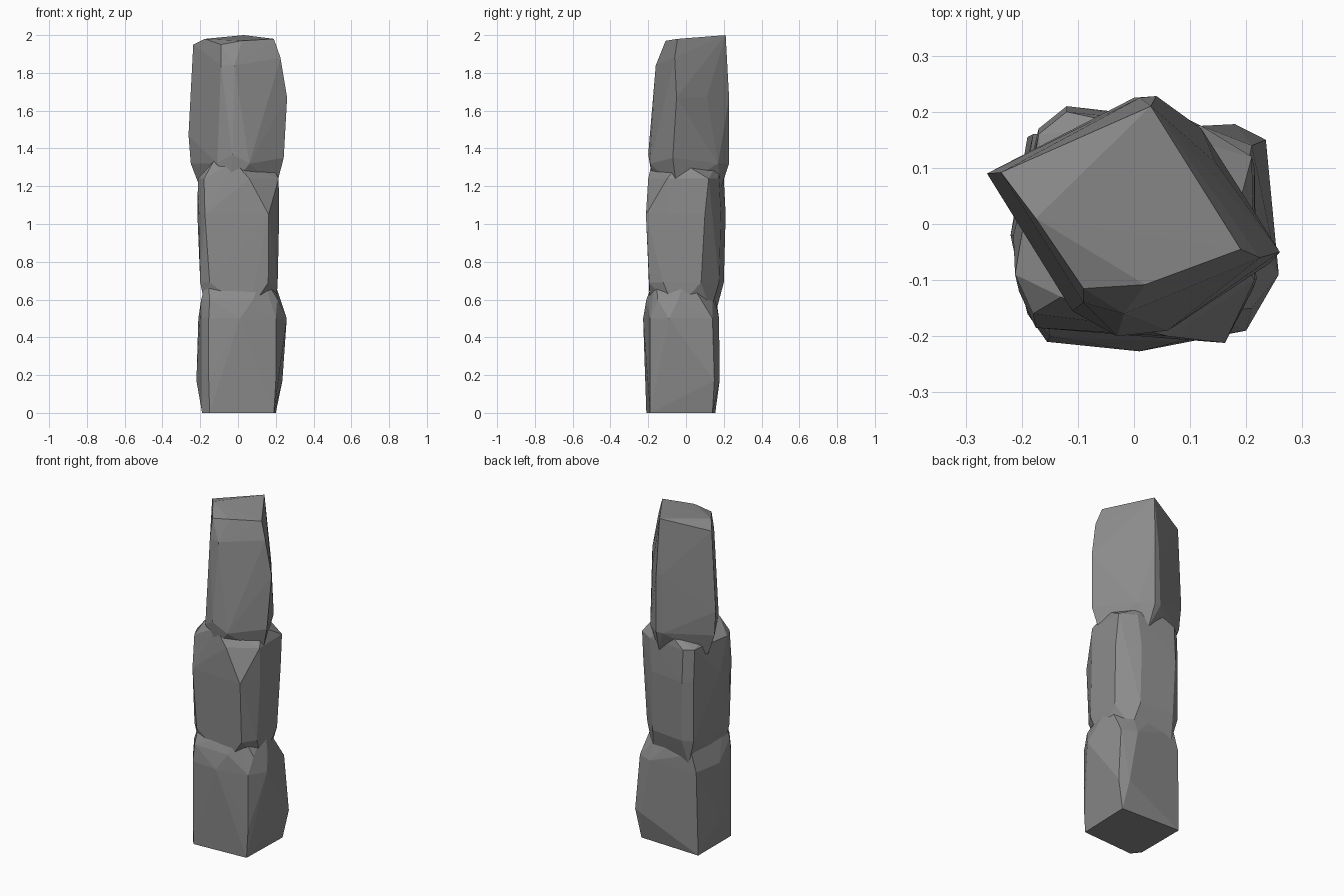
import bpy, bmesh


def rock(name, rings):
    """Faceted chunk: convex hull of irregular rings (z, [(x, y[, dz]), ...])."""
    bm = bmesh.new()
    for z, pts in rings:
        for p in pts:
            bm.verts.new((p[0], p[1], z + (p[2] if len(p) > 2 else 0)))
    res = bmesh.ops.convex_hull(bm, input=bm.verts)
    junk = {g for g in res["geom_interior"] + res["geom_unused"]
            if isinstance(g, bmesh.types.BMVert)}
    bmesh.ops.delete(bm, geom=list(junk), context='VERTS')
    bmesh.ops.recalc_face_normals(bm, faces=bm.faces)
    me = bpy.data.meshes.new(name)
    bm.to_mesh(me)
    bm.free()
    me.materials.append(stone)
    ob = bpy.data.objects.new(name, me)
    bpy.context.collection.objects.link(ob)
    return ob


# Dark grey stone
stone = bpy.data.materials.new("dark_stone")
stone.diffuse_color = (0.26, 0.26, 0.26, 1)

# Lower block: squarish, bulging towards the right
lower = rock("rock_pillar", [
    (0.0, [(-0.19, -0.16), (-0.15, -0.21), (0.19, -0.19), (0.2, 0.14), (-0.19, 0.155)]),
    (0.17, [(-0.22, -0.02), (-0.155, -0.21), (0.2, -0.19), (0.235, 0.15), (0.18, 0.178)]),
    (0.5, [(-0.19, -0.16), (-0.155, -0.21), (0.01, -0.227), (0.2, -0.19),
           (0.258, -0.09), (0.21, 0.14), (0.12, 0.175), (-0.18, 0.16), (-0.21, -0.02)]),
    (0.6, [(-0.195, -0.14), (-0.15, -0.2), (0.08, -0.21), (0.21, -0.15),
           (0.225, -0.04), (0.12, 0.14), (-0.15, 0.16)]),
    (0.73, [(-0.16, -0.13), (0.13, -0.16), (0.18, 0.0), (-0.1, 0.13)]),
])

# Middle block: flat front and left, angled back right side
middle = rock("middle_block", [
    (0.54, [(-0.17, -0.12), (0.06, -0.19), (0.2, -0.06), (0.13, 0.13), (-0.13, 0.16)]),
    (0.69, [(-0.2, -0.13), (-0.15, -0.18), (0.16, -0.195), (0.21, -0.12),
            (0.205, 0.08), (0.1, 0.175), (-0.11, 0.2), (-0.17, 0.17)]),
    (1.05, [(-0.205, -0.12), (-0.175, -0.185), (0.162, -0.212), (0.218, -0.1),
            (0.215, 0.1), (0.1, 0.185), (-0.12, 0.21), (-0.17, 0.17), (-0.215, -0.02)]),
    (1.24, [(-0.212, -0.09), (-0.18, -0.16), (0.06, -0.2), (0.215, -0.1),
            (0.21, 0.12), (0.12, 0.175), (-0.12, 0.2), (-0.17, 0.16)]),
    (1.33, [(-0.13, -0.13), (-0.02, -0.18), (0.17, -0.03), (0.02, 0.17)]),
])

# Upper block: diamond plan, tapering to a slightly tilted top
upper = rock("upper_block", [
    (1.19, [(-0.2, 0.075), (-0.04, -0.17), (0.2, -0.05), (0.05, 0.185)]),
    (1.32, [(-0.25, 0.085), (-0.11, -0.155), (-0.03, -0.2, 0.05), (0.06, -0.19),
            (0.242, -0.07, 0.03), (0.12, 0.17), (0.04, 0.228), (0.0, 0.225)]),
    (1.47, [(-0.262, 0.09)]),
    (1.67, [(0.26, -0.05), (0.145, 0.11), (0.04, 0.228), (0.01, 0.225)]),
    (1.84, [(-0.09, -0.14), (-0.018, -0.16), (0.225, -0.06, 0.04)]),
    (1.95, [(-0.237, 0.092), (-0.09, -0.115), (0.02, -0.108, 0.02),
            (0.19, -0.045, 0.03), (-0.175, 0.01, 0.03), (0.03, 0.21, 0.05)]),
])

# Fuse the blocks into one stone
for part in (middle, upper):
    mod = lower.modifiers.new("fuse", 'BOOLEAN')
    mod.operation = 'UNION'
    mod.solver = 'EXACT'
    mod.object = part
bpy.context.view_layer.objects.active = lower
lower.select_set(True)
for mod in list(lower.modifiers):
    bpy.ops.object.modifier_apply(modifier=mod.name)
for part in (middle, upper):
    bpy.data.objects.remove(part)
